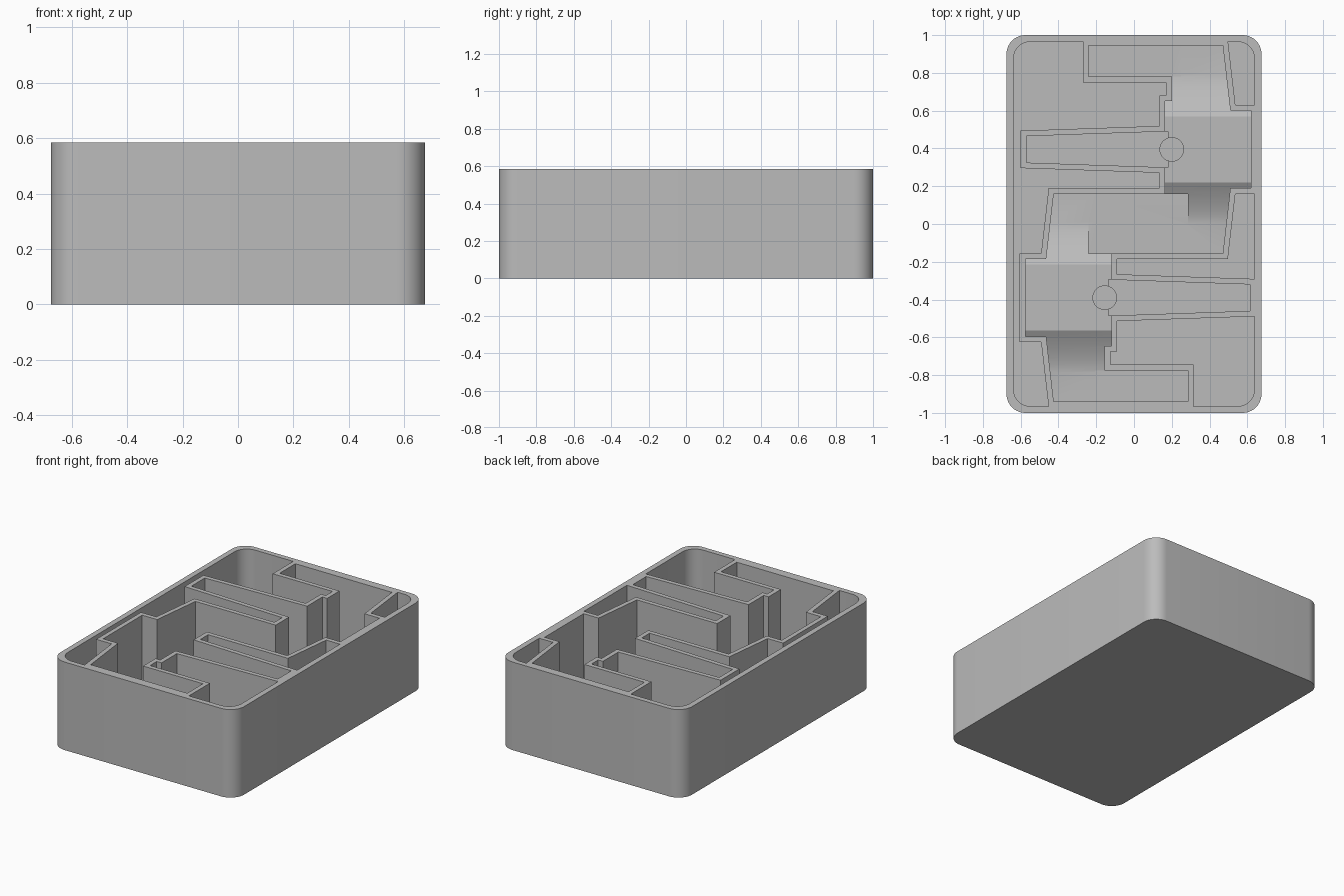
import bpy, bmesh, math
from mathutils import Vector

if "Cube" in bpy.data.objects:
    bpy.data.objects.remove(bpy.data.objects["Cube"], do_unlink=True)

HEIGHT, FLOOR, ARM_FLOOR, HUB_FLOOR = 0.585, 0.04, 0.09, 0.13
WALL, MID_Y = 0.03, 0.395
PIVOT = Vector((0.0225, 0.0025))

grey = bpy.data.materials.new("light_grey")
grey.use_nodes = True
grey.diffuse_color = (0.5, 0.5, 0.5, 1)
grey.node_tree.nodes["Principled BSDF"].inputs["Base Color"].default_value = (0.5, 0.5, 0.5, 1)


def prism(name, points, low, high, axis="z"):
    """Extrude a closed outline along z, or a (y, z) profile along x."""
    bm = bmesh.new()
    place = (lambda p, h: (p[0], p[1], h)) if axis == "z" else (lambda p, h: (h, p[0], p[1]))
    face = bm.faces.new([bm.verts.new(place(p, low)) for p in points])
    step = Vector(place((0, 0), high - low))
    top = bmesh.ops.extrude_face_region(bm, geom=[face])["geom"]
    bmesh.ops.translate(bm, vec=step, verts=[g for g in top if isinstance(g, bmesh.types.BMVert)])
    bmesh.ops.recalc_face_normals(bm, faces=bm.faces)
    mesh = bpy.data.meshes.new(name)
    bm.to_mesh(mesh)
    bm.free()
    mesh.materials.append(grey)
    obj = bpy.data.objects.new(name, mesh)
    bpy.context.collection.objects.link(obj)
    return obj


def combine(target, cutter, operation="DIFFERENCE"):
    """Apply a boolean and throw the cutter away."""
    mod = target.modifiers.new("cut", "BOOLEAN")
    mod.operation, mod.solver, mod.object = operation, "EXACT", cutter
    cutter.hide_render = True
    bpy.context.view_layer.objects.active = target
    bpy.ops.object.modifier_apply(modifier=mod.name)
    bpy.data.objects.remove(cutter, do_unlink=True)


def rounded_rect(half_x, half_y, radius, steps=10):
    points = []
    for corner, (sx, sy) in enumerate([(1, 1), (-1, 1), (-1, -1), (1, -1)]):
        for i in range(steps + 1):
            a = math.pi / 2 * (corner + i / steps)
            points.append((sx * (half_x - radius) + radius * math.cos(a),
                           sy * (half_y - radius) + radius * math.sin(a)))
    return points


def mirrored(half):
    """Close a clockwise upper half outline with its mirror image."""
    return half + [(x, 2 * MID_Y - y) for x, y in reversed(half)]


def turned(points, turn):
    """Turn an outline half way round the pivot for the second pocket."""
    return [tuple(2 * PIVOT - Vector(p)) for p in points] if turn else points


def grown(points, distance):
    """Offset a clockwise outline outwards with mitred corners."""
    result = []
    for i, p in enumerate(points):
        p = Vector(p)
        d1 = (p - Vector(points[i - 1])).normalized()
        d2 = (Vector(points[(i + 1) % len(points)]) - p).normalized()
        n1, n2 = Vector((-d1.y, d1.x)), Vector((-d2.y, d2.x))
        result.append(tuple(p + (n1 + n2) * distance / (1 + n1.dot(n2))))
    return result


# Pocket outlines: whole pocket, its spine, its side arms and its tapered middle arm
right_edge = [(0.47, 0.945), (0.51, 0.6), (0.62, 0.6)]
pocket = mirrored([(-0.57, 0.465), (0.165, 0.49), (0.165, 0.65), (0.2, 0.65),
                   (0.2, 0.78), (-0.24, 0.78), (-0.24, 0.945)] + right_edge)
spine = mirrored([(0.165, 0.65), (0.2, 0.65), (0.2, 0.945)] + right_edge)
side_arm = [(-0.24, 0.78), (-0.24, 0.945), (0.25, 0.945), (0.25, 0.78)]
lower_arm = [(x, 2 * MID_Y - y) for x, y in side_arm]
middle_arm = mirrored([(-0.57, 0.465), (0.18, 0.4905)])

# Spine floor: a raised flat hub easing down to both ends
ease = []
for i in range(7):
    t = i / 6
    ease.append((0.57 + 0.22 * t, FLOOR + (HUB_FLOOR - FLOOR) * (1 - t) ** 1.5))
ease.append((1.2, FLOOR))
floor_line = [(2 * MID_Y - y, z) for y, z in reversed(ease)] + ease
floor_profile = floor_line + [(1.2, 1), (2 * MID_Y - 1.2, 1)]

# Tray body with hollow surroundings that leave the pocket walls standing
tray = prism("tray", rounded_rect(0.675, 1.0, 0.1), 0, HEIGHT)
hollow = prism("hollow_cutter", rounded_rect(0.638, 0.965, 0.09), FLOOR, 1)
for turn in (False, True):
    combine(hollow, prism("wall_keeper", turned(grown(pocket, WALL), turn), -0.2, 1.2))
combine(tray, hollow)

# Two matching pockets
for turn in (False, True):
    spine_cutter = prism("spine_cutter", turned(spine, turn), -0.2, 0.9)
    profile = [(2 * PIVOT.y - y, z) for y, z in floor_profile] if turn else floor_profile
    combine(spine_cutter, prism("floor_shape", profile, -1.5, 1.5, "x"), "INTERSECT")
    combine(tray, spine_cutter)
    for outline, depth in ((side_arm, FLOOR), (lower_arm, FLOOR), (middle_arm, ARM_FLOOR)):
        combine(tray, prism("arm_cutter", turned(outline, turn), depth, 0.95))

# Round pivot seats on the hubs
seats = []
for name, turn in (("back_pivot_seat", False), ("front_pivot_seat", True)):
    ring = [(0.2 + 0.065 * math.cos(i * math.tau / 32), MID_Y + 0.065 * math.sin(i * math.tau / 32))
            for i in range(32)]
    seats.append(prism(name, turned(ring, turn), 0.03, HUB_FLOOR + 0.02))

bpy.ops.object.select_all(action="DESELECT")
for obj in [tray] + seats:
    obj.select_set(True)
bpy.context.view_layer.objects.active = tray
bpy.ops.object.shade_smooth_by_angle(angle=math.radians(30))
